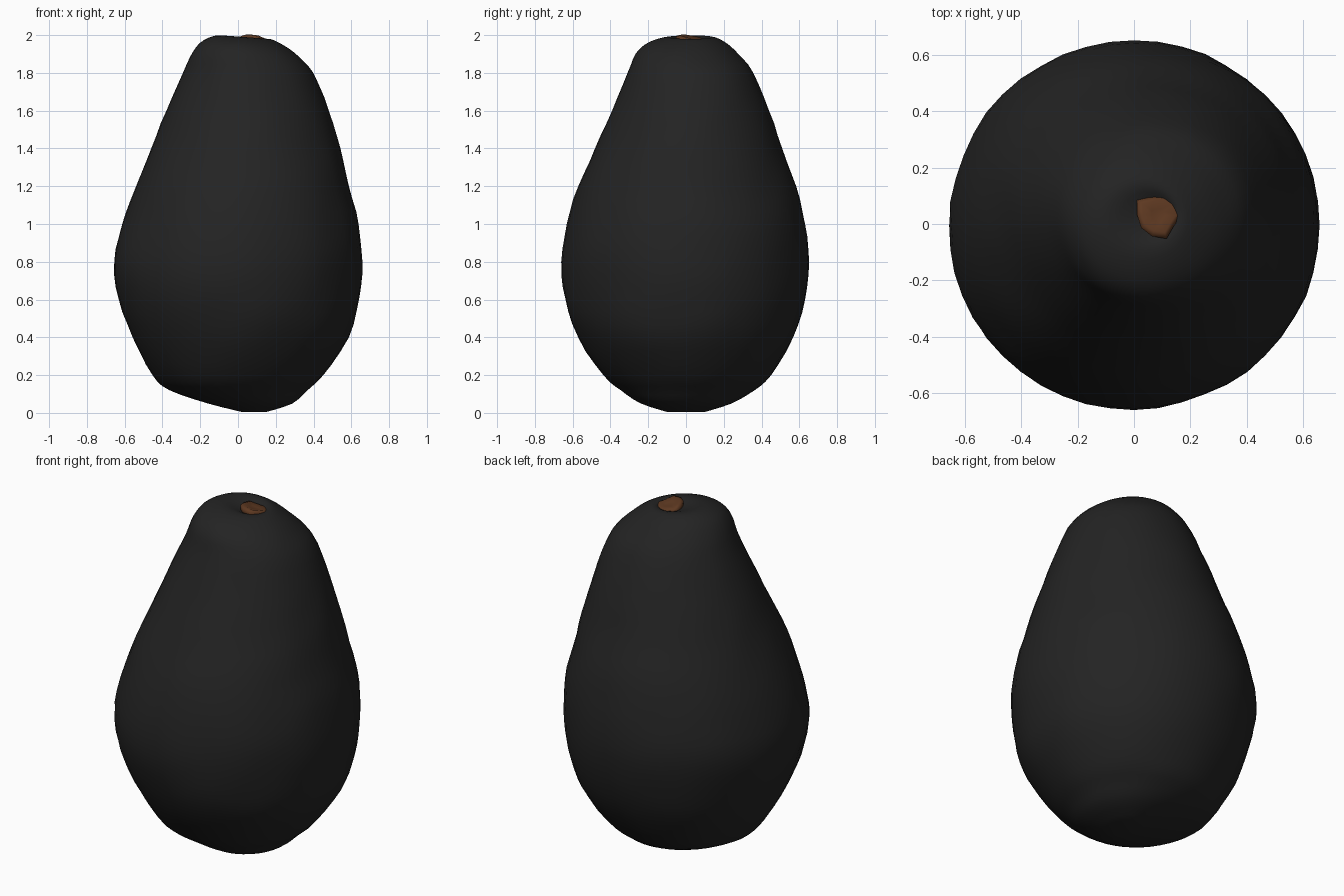
import bpy, bmesh, math
from mathutils import Vector, Euler, noise

cube = bpy.data.objects.get("Cube")
if cube:
    bpy.data.objects.remove(cube, do_unlink=True)


def make_material(name, colour):
    material = bpy.data.materials.new(name)
    material.use_nodes = True
    material.diffuse_color = colour
    material.node_tree.nodes["Principled BSDF"].inputs["Base Color"].default_value = colour
    return material


def make_object(name, bm, material):
    bmesh.ops.recalc_face_normals(bm, faces=bm.faces)
    mesh = bpy.data.meshes.new(name)
    bm.to_mesh(mesh)
    bm.free()
    mesh.materials.append(material)
    mesh.polygons.foreach_set("use_smooth", [True] * len(mesh.polygons))
    obj = bpy.data.objects.new(name, mesh)
    bpy.context.collection.objects.link(obj)
    return obj


def bridge(bm, lower, upper):
    count = len(lower)
    for i in range(count):
        j = (i + 1) % count
        bm.faces.new((lower[i], lower[j], upper[j], upper[i]))


def catmull_rom(points, steps):
    """Smooth path through every profile row."""
    rows = [Vector(p) for p in points]
    path = []
    for k in range(len(rows) - 1):
        before, start = rows[max(k - 1, 0)], rows[k]
        end, after = rows[k + 1], rows[min(k + 2, len(rows) - 1)]
        for s in range(steps):
            t = s / steps
            path.append((start * 2 + (end - before) * t
                         + (before * 2 - start * 5 + end * 4 - after) * t ** 2
                         + (start * 3 - before - end * 3 + after) * t ** 3) / 2)
    path.append(rows[-1])
    return path


skin_material = make_material("dark skin", (0.017, 0.017, 0.017, 1))
stem_material = make_material("brown stem", (0.11, 0.04, 0.015, 1))

# Body profile: height, left and right edge, front and back edge
PROFILE = [
    (0.005, 0.02, 0.15, -0.1, 0.1),
    (0.05, -0.16, 0.29, -0.24, 0.24),
    (0.12, -0.36, 0.37, -0.35, 0.36),
    (0.2, -0.45, 0.45, -0.44, 0.45),
    (0.4, -0.56, 0.59, -0.57, 0.57),
    (0.6, -0.63, 0.64, -0.64, 0.63),
    (0.8, -0.66, 0.66, -0.66, 0.65),
    (1, -0.61, 0.64, -0.63, 0.63),
    (1.2, -0.54, 0.59, -0.57, 0.58),
    (1.4, -0.46, 0.54, -0.48, 0.51),
    (1.6, -0.38, 0.48, -0.39, 0.44),
    (1.8, -0.29, 0.4, -0.31, 0.36),
    (1.9, -0.24, 0.32, -0.27, 0.28),
    (1.96, -0.18, 0.24, -0.2, 0.21),
    (1.99, -0.09, 0.17, -0.09, 0.14),
    (1.965, 0.03, 0.13, -0.02, 0.08),
]
SEGMENTS = 48

# Body: lofted oval rings with gentle lumps and a tilted crown
bm = bmesh.new()
rings = []
for z, left, right, front, back in catmull_rom(PROFILE, 3):
    tilt = 0.08 * max(0, (z - 1.8) / 0.2)
    ring = []
    for i in range(SEGMENTS):
        angle = math.tau * i / SEGMENTS
        out = Vector((math.cos(angle), math.sin(angle), 0))
        point = Vector(((left + right) / 2 + out.x * (right - left) / 2,
                        (front + back) / 2 + out.y * (back - front) / 2, z))
        point.z -= tilt * (point.x - 0.03)
        lump = noise.noise(point * 4) * 0.008 + noise.noise(point * 11) * 0.004
        ring.append(bm.verts.new(point + out * lump * min(1, (right - left))))
    rings.append(ring)
for lower, upper in zip(rings, rings[1:]):
    bridge(bm, lower, upper)
bm.faces.new(rings[0])
bm.faces.new(rings[-1])
make_object("avocado_skin", bm, skin_material)

# Stem scar: small uneven button set into the crown, leaning left and back
bm = bmesh.new()
sides = 10
layers = []
for radius, height in ((0.07, -0.03), (0.08, 0.005), (0.06, 0.014), (0.025, 0.006)):
    layer = []
    for i in range(sides):
        angle = math.tau * i / sides
        wobble = radius * (1 + 0.1 * math.sin(angle * 3) + 0.06 * math.cos(angle * 5))
        layer.append(bm.verts.new((wobble * math.cos(angle), wobble * math.sin(angle), height)))
    layers.append(layer)
for lower, upper in zip(layers, layers[1:]):
    bridge(bm, lower, upper)
bm.faces.new(layers[0])
bm.faces.new(layers[-1])
stem = make_object("stem_scar", bm, stem_material)
stem.location = (0.085, 0.03, 1.975)
stem.rotation_euler = Euler((-0.2, 0.15, 0))
